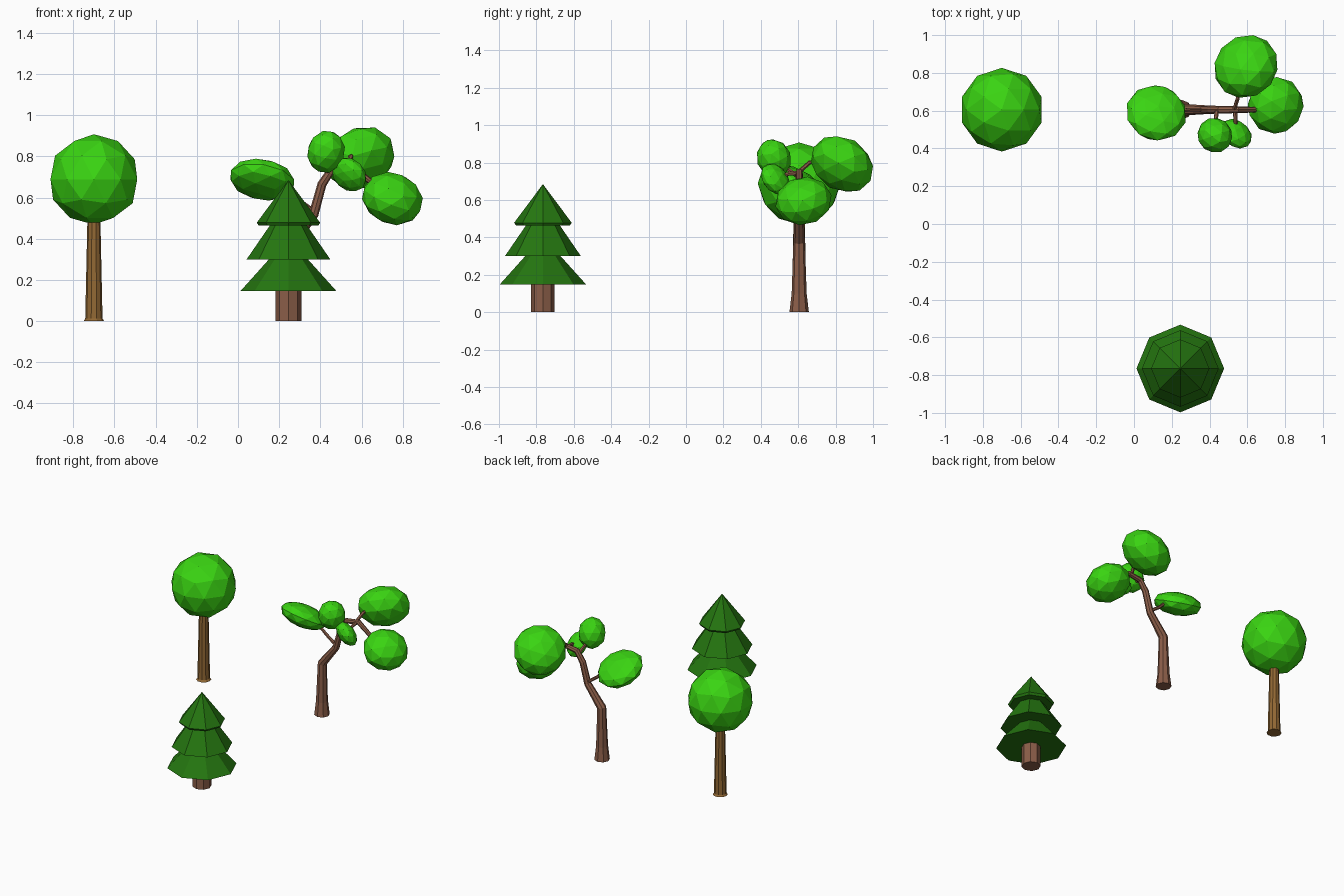
import bpy, bmesh, math
from mathutils import Vector, Matrix

if "Cube" in bpy.data.objects:
    bpy.data.objects.remove(bpy.data.objects["Cube"])


def material(name, rgb):
    m = bpy.data.materials.new(name)
    m.diffuse_color = (*rgb, 1)
    m.use_nodes = True
    m.node_tree.nodes["Principled BSDF"].inputs["Base Color"].default_value = m.diffuse_color
    return m


LEAF = material("bright_green", (0.042, 0.66, 0.006))
PINE = material("dark_green", (0.018, 0.18, 0.005))
BARK = material("red_brown", (0.26, 0.112, 0.066))
GOLD = material("golden_brown", (0.29, 0.14, 0.034))


def finish(name, bm, mat):
    bmesh.ops.recalc_face_normals(bm, faces=bm.faces)
    me = bpy.data.meshes.new(name)
    bm.to_mesh(me)
    bm.free()
    me.materials.append(mat)
    ob = bpy.data.objects.new(name, me)
    bpy.context.collection.objects.link(ob)
    return ob


def tube(name, points, radii, sides, mat):
    """Closed faceted sweep along a path with a radius at every point."""
    pts = [Vector(p) for p in points]
    bm = bmesh.new()
    rings = []
    for i, p in enumerate(pts):
        a = (p - pts[i - 1]).normalized() if i else Vector()
        b = (pts[i + 1] - p).normalized() if i < len(pts) - 1 else Vector()
        t = (a + b).normalized()
        u = Vector((0, 1, 0)).cross(t).normalized()
        v = t.cross(u)
        r = max(radii[i], 0.0005)
        rings.append([bm.verts.new(p + r * (u * math.cos(k * math.tau / sides)
                                            + v * math.sin(k * math.tau / sides)))
                      for k in range(sides)])
    for lo, hi in zip(rings, rings[1:]):
        for k in range(sides):
            j = (k + 1) % sides
            bm.faces.new((lo[k], lo[j], hi[j], hi[k]))
    bm.faces.new(rings[0][::-1])
    bm.faces.new(rings[-1])
    return finish(name, bm, mat)


def column(name, x, y, profile, sides, mat):
    return tube(name, [(x, y, z) for r, z in profile], [r for r, z in profile], sides, mat)


def blob(name, centre, radius, along, axis=(0, 0, 1)):
    """Low-poly leaf ball; 'along' is its half size in the axis direction."""
    bm = bmesh.new()
    bmesh.ops.create_icosphere(bm, subdivisions=2, radius=1)
    rot = Vector((0, 0, 1)).rotation_difference(Vector(axis)).to_matrix().to_4x4()
    bm.transform(Matrix.Translation(centre) @ rot @ Matrix.Diagonal((radius, radius, along, 1)))
    return finish(name, bm, LEAF)


# Round tree
column("round_tree_trunk", -0.70, 0.605, [(0.05, 0), (0.042, 0.012), (0.031, 0.52)], 10, GOLD)
blob("round_tree_crown", (-0.70, 0.605, 0.688), 0.2215, 0.2195)

# Pine tree
PX, PY = 0.245, -0.765
column("pine_trunk", PX, PY, [(0.063, 0), (0.063, 0.16)], 8, BARK)
column("pine_lower_tier", PX, PY, [(0.232, 0.147), (0.09, 0.305)], 8, PINE)
column("pine_middle_tier", PX, PY, [(0.203, 0.30), (0.083, 0.475)], 8, PINE)
column("pine_upper_tier", PX, PY, [(0.144, 0.463), (0.154, 0.478), (0, 0.684)], 8, PINE)

# Bent tree trunk and branches
Y = 0.605
path = [(0.253, 0), (0.253, 0.10), (0.256, 0.375), (0.368, 0.52), (0.408, 0.665),
        (0.455, 0.735), (0.55, 0.75), (0.66, 0.665)]
tube("bent_tree_trunk", [(x, Y, z) for x, z in path],
     [0.052, 0.04, 0.031, 0.024, 0.022, 0.02, 0.018, 0.014], 8, BARK)
branches = {
    "left_branch": [(0.372, Y, 0.53), (0.29, Y, 0.59), (0.21, Y - 0.01, 0.67)],
    "back_branch": [(0.53, Y, 0.75), (0.548, 0.66, 0.80), (0.57, 0.76, 0.81)],
    "upper_front_branch": [(0.44, Y, 0.72), (0.432, 0.55, 0.76), (0.43, 0.49, 0.80)],
    "lower_front_branch": [(0.535, Y, 0.745), (0.537, 0.55, 0.74), (0.54, 0.49, 0.72)],
}
for name, pts in branches.items():
    tube(name, pts, [0.012, 0.011, 0.009], 6, BARK)

# Bent tree leaf clumps
blob("left_leaves", (0.118, 0.588, 0.687), 0.163, 0.078, (0.15, 0.45, 0.88))
blob("right_leaves", (0.75, 0.628, 0.595), 0.153, 0.125, (0.35, -0.2, 0.9))
blob("back_leaves", (0.593, 0.834, 0.792), 0.178, 0.135, (-0.4, 0.5, 0.77))
blob("upper_front_leaves", (0.428, 0.47, 0.822), 0.092, 0.107, (0.24, -0.34, 0.91))
blob("lower_front_leaves", (0.54, 0.478, 0.712), 0.093, 0.056, (0.51, 0.66, 0.54))
